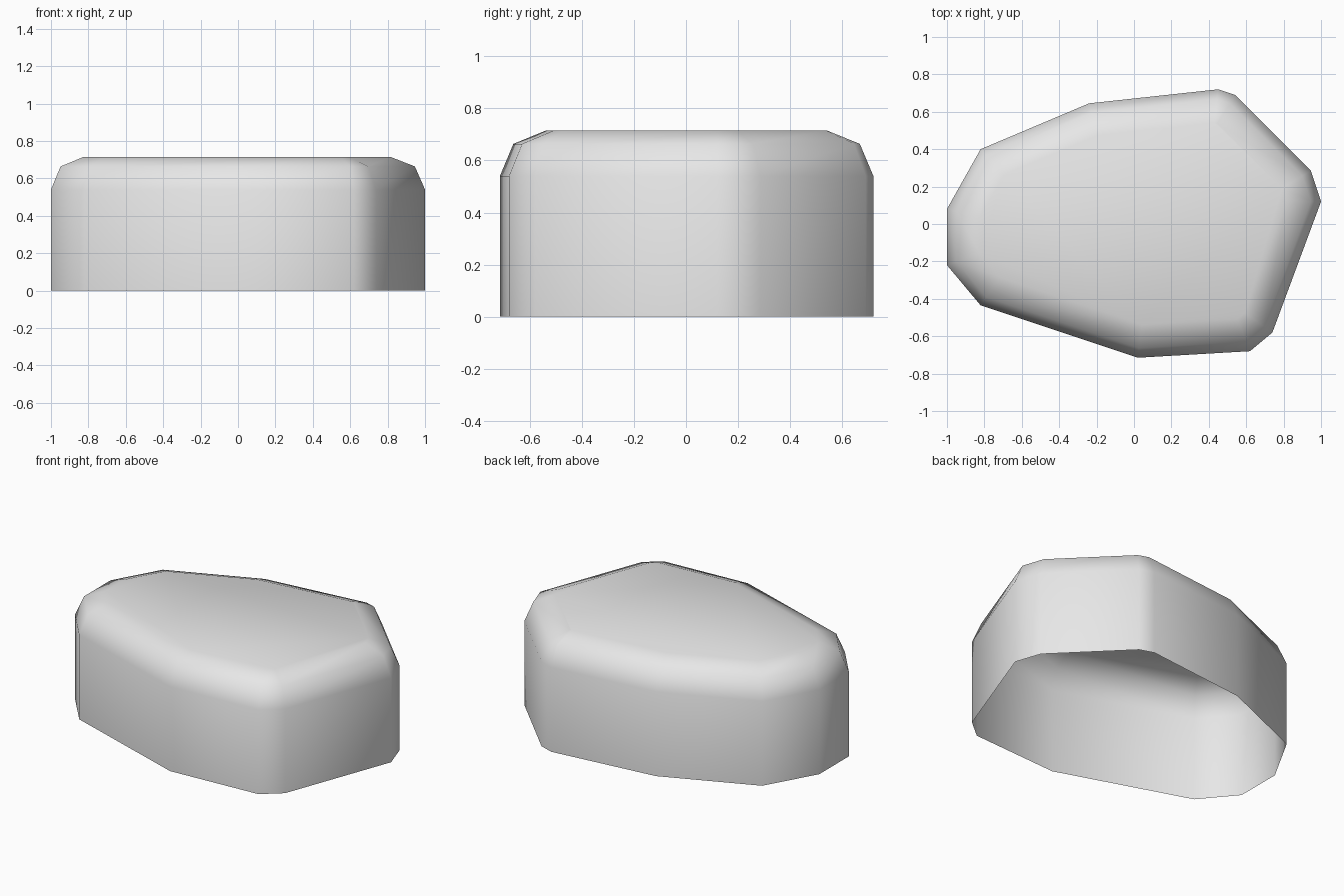
import bpy
import bmesh

# Remove the default cube
cube = bpy.data.objects.get("Cube")
if cube:
    bpy.data.objects.remove(cube, do_unlink=True)

HEIGHT = 0.715
ROUNDING = 0.175

# Outline of the stone seen from above, counter-clockwise
OUTLINE = [
    (-1, 0.08), (-1, -0.22), (-0.82, -0.435), (0.02, -0.715),
    (0.62, -0.68), (0.74, -0.58), (1, 0.12), (0.945, 0.285),
    (0.54, 0.69), (0.45, 0.72), (-0.24, 0.645), (-0.82, 0.40),
]

# Grey stone material
stone_grey = bpy.data.materials.new("stone_grey")
stone_grey.use_nodes = True
colour = (0.8, 0.8, 0.8, 1)
stone_grey.diffuse_color = colour
stone_grey.node_tree.nodes["Principled BSDF"].inputs["Base Color"].default_value = colour

# Flat-topped wall shell, open underneath
bm = bmesh.new()
base = [bm.verts.new((x, y, 0)) for x, y in OUTLINE]
rim = [bm.verts.new((x, y, HEIGHT)) for x, y in OUTLINE]
for i in range(len(OUTLINE)):
    j = (i + 1) % len(OUTLINE)
    bm.faces.new((base[i], base[j], rim[j], rim[i]))
top = bm.faces.new(rim)

# Rounded upper rim
bmesh.ops.bevel(bm, geom=list(top.edges), offset=ROUNDING, offset_type="OFFSET",
                segments=2, profile=0.5, affect="EDGES", clamp_overlap=False)
for face in bm.faces:
    face.smooth = True

mesh = bpy.data.meshes.new("stone")
bm.to_mesh(mesh)
bm.free()
mesh.materials.append(stone_grey)
stone = bpy.data.objects.new("stone", mesh)
bpy.context.collection.objects.link(stone)
